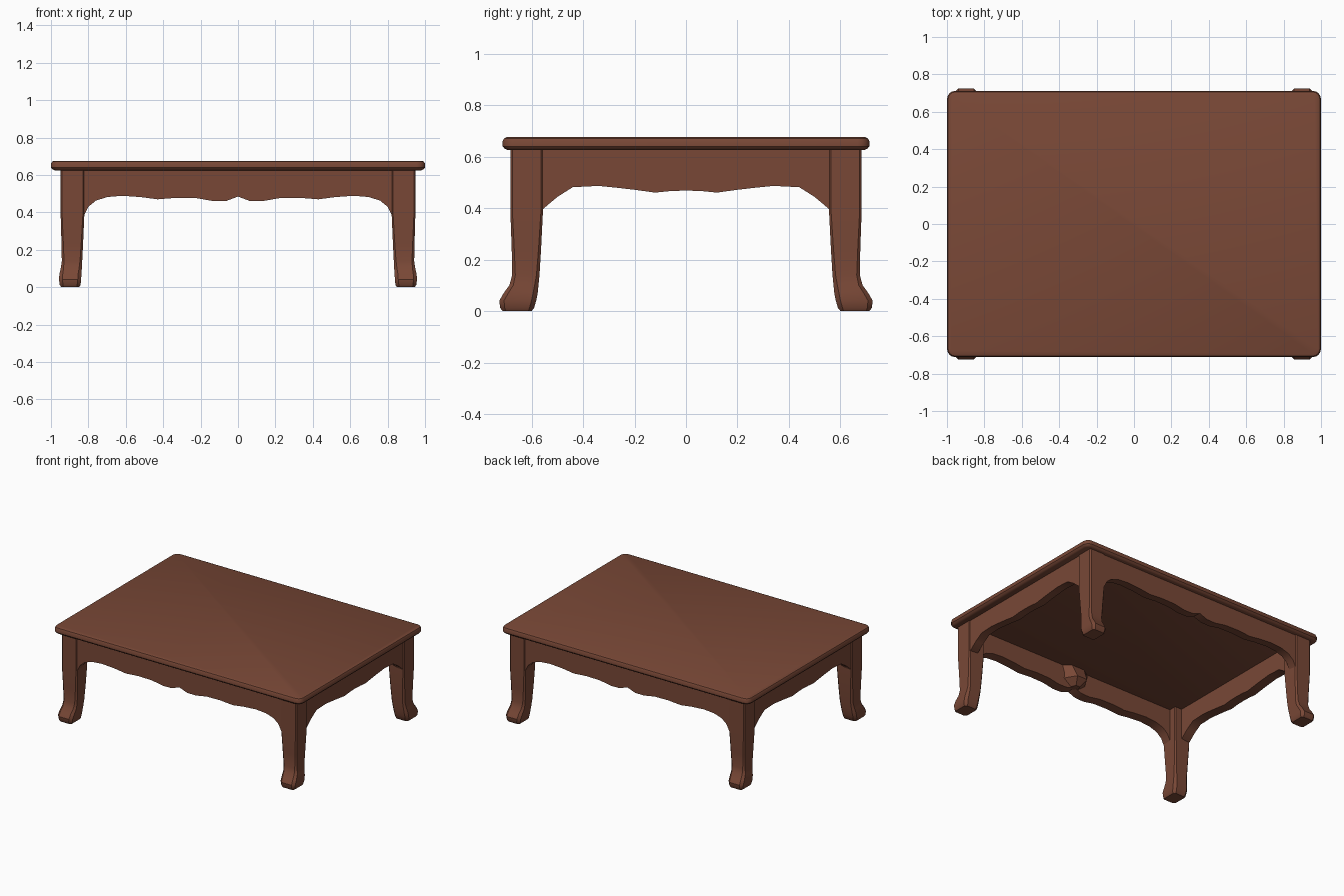
import bpy, bmesh, math

cube = bpy.data.objects.get("Cube")
if cube:
    bpy.data.objects.remove(cube, do_unlink=True)

wood = bpy.data.materials.new("reddish brown wood")
wood.use_nodes = True
colour = (0.19, 0.064, 0.037, 1)
wood.diffuse_color = colour
bsdf = wood.node_tree.nodes["Principled BSDF"]
bsdf.inputs["Base Color"].default_value = colour
bsdf.inputs["Roughness"].default_value = 0.7


def loft(name, rings, angle=35):
    """Skin a row of equal-sized rings and cap both ends."""
    bm = bmesh.new()
    rows = [[bm.verts.new(p) for p in ring] for ring in rings]
    n = len(rows[0])
    for a, b in zip(rows, rows[1:]):
        for i in range(n):
            j = (i + 1) % n
            bm.faces.new((a[i], a[j], b[j], b[i]))
    bm.faces.new(rows[0])
    bm.faces.new(rows[-1])
    bmesh.ops.recalc_face_normals(bm, faces=bm.faces)
    mesh = bpy.data.meshes.new(name)
    bm.to_mesh(mesh)
    bm.free()
    mesh.materials.append(wood)
    obj = bpy.data.objects.new(name, mesh)
    bpy.context.collection.objects.link(obj)
    bpy.ops.object.select_all(action="DESELECT")
    obj.select_set(True)
    bpy.context.view_layer.objects.active = obj
    bpy.ops.object.shade_smooth_by_angle(angle=math.radians(angle))
    return obj


def rounded_rect(hx, hy, r, z, steps=4):
    """Horizontal rectangle with rounded corners."""
    ring = []
    for q, (sx, sy) in enumerate([(1, 1), (-1, 1), (-1, -1), (1, -1)]):
        for k in range(steps + 1):
            a = (q + k / steps) * math.pi / 2
            ring.append((sx * (hx - r) + r * math.cos(a),
                         sy * (hy - r) + r * math.sin(a), z))
    return ring


# Table top with a softly rounded rim
rim = [(0.625, 0.02), (0.63, 0.008), (0.64, 0), (0.66, 0), (0.671, 0.006), (0.676, 0.018)]
loft("table_top", [rounded_rect(1 - d, 0.712 - d, 0.045 - d, z) for z, d in rim])

# Legs: height, inner x, outer x, inner y, outer y, corner chamfer
LEG = [(0, 0.85, 0.945, 0.60, 0.712, 0.012),
       (0.012, 0.842, 0.953, 0.59, 0.722, 0.018),
       (0.04, 0.839, 0.957, 0.582, 0.725, 0.018),
       (0.07, 0.837, 0.955, 0.576, 0.708, 0.018),
       (0.10, 0.835, 0.948, 0.573, 0.686, 0.015),
       (0.14, 0.833, 0.942, 0.569, 0.675, 0.012),
       (0.24, 0.828, 0.944, 0.563, 0.677, 0.010),
       (0.38, 0.822, 0.948, 0.556, 0.682, 0.008),
       (0.63, 0.822, 0.948, 0.556, 0.682, 0.008)]


def leg_ring(z, x0, x1, y0, y1, c, sx, sy):
    pts = [(x0 + c, y0), (x1 - c, y0), (x1, y0 + c), (x1, y1 - c),
           (x1 - c, y1), (x0 + c, y1), (x0, y1 - c), (x0, y0 + c)]
    return [(sx * x, sy * y, z) for x, y in pts]


for sx, side in ((1, "left"), (-1, "right")):
    for sy, end in ((-1, "front"), (1, "back")):
        loft(f"{end}_{side}_leg", [leg_ring(*row, sx, sy) for row in LEG])

# Scalloped aprons: half profile of the lower edge, from centre to leg
LONG = [(0, 0.485), (0.06, 0.462), (0.13, 0.46), (0.22, 0.476), (0.33, 0.478),
        (0.43, 0.47), (0.52, 0.482), (0.62, 0.489), (0.70, 0.482), (0.76, 0.463),
        (0.80, 0.43), (0.825, 0.38), (0.84, 0.375)]
SHORT = [(0, 0.468), (0.06, 0.466), (0.12, 0.46), (0.2, 0.471), (0.27, 0.479),
         (0.34, 0.486), (0.44, 0.481), (0.50, 0.443), (0.557, 0.395), (0.575, 0.39)]


def apron(name, half, outer, depth, place):
    full = [(-t, z) for t, z in half[:0:-1]] + half
    inner = outer - depth
    section = lambda t, z: [place(t, outer, z), place(t, inner, z + 0.006),
                            place(t, inner, 0.63), place(t, outer, 0.63)]
    loft(name, [section(t, z) for t, z in full])


for s, end, side in ((-1, "front", "right"), (1, "back", "left")):
    apron(f"{end}_apron", LONG, 0.676, 0.065, lambda t, o, z: (t, s * o, z))
    apron(f"{side}_apron", SHORT, 0.942, 0.065, lambda t, o, z: (s * o, t, z))

# Tapered block behind the middle of the front apron
block = [(0.485, 0.04, 0.04), (0.53, 0.10, 0.085), (0.63, 0.13, 0.04)]
loft("front_centre_block",
     [[(-w, -0.63, z), (w, -0.63, z), (w * 0.4, -0.615 + d, z), (-w * 0.4, -0.615 + d, z)]
      for z, w, d in block])
